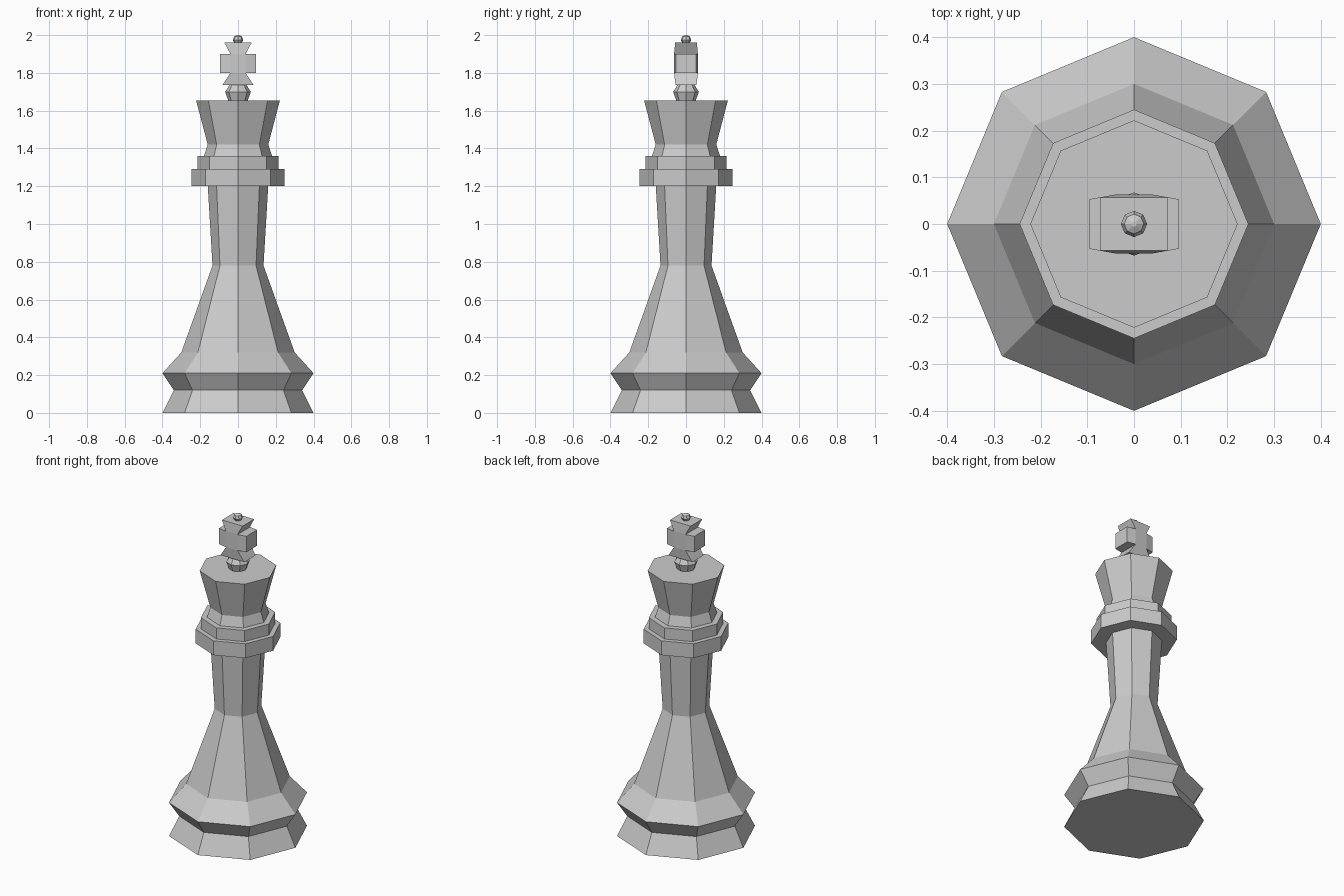
import bpy, bmesh, math

if "Cube" in bpy.data.objects:
    bpy.data.objects.remove(bpy.data.objects["Cube"])

SIDES = 8


def make_object(name, bm):
    bmesh.ops.recalc_face_normals(bm, faces=bm.faces[:])
    mesh = bpy.data.meshes.new(name)
    bm.to_mesh(mesh)
    bm.free()
    obj = bpy.data.objects.new(name, mesh)
    bpy.context.collection.objects.link(obj)
    return obj


def turned(name, profile):
    """Closed eight-sided turned part from (radius, height) pairs."""
    bm = bmesh.new()
    rings = []
    for r, z in profile:
        rings.append([bm.verts.new((r * math.cos(math.tau * i / SIDES),
                                    r * math.sin(math.tau * i / SIDES), z))
                      for i in range(SIDES)])
    for low, high in zip(rings, rings[1:]):
        for i in range(SIDES):
            j = (i + 1) % SIDES
            bm.faces.new((low[i], low[j], high[j], high[i]))
    bm.faces.new(rings[0][::-1])
    bm.faces.new(rings[-1])
    return make_object(name, bm)


def flared_cross(name):
    """Cross outline facing -y, thinner towards the tips of its arms."""
    neck, half = 0.04, 0.063
    right = [(0.083, 1.735), (neck, 1.80), (0.095, 1.80),
             (0.095, 1.90), (neck, 1.90), (0.072, 1.96)]
    outline = right + [(-x, z) for x, z in reversed(right)]
    n = len(outline)
    bm = bmesh.new()
    sides = []
    for s in (-1, 1):
        vs = []
        for x, z in outline:
            depth = half - 0.18 * (abs(x) - neck)
            vs.append(bm.verts.new((x, s * depth, z)))
        sides.append(vs)
        # lower arm, centre, upper arm, right arm, left arm
        for ids in ((0, 1, 10, 11), (1, 4, 7, 10), (4, 5, 6, 7),
                    (1, 2, 3, 4), (7, 8, 9, 10)):
            bm.faces.new([vs[i] for i in ids])
    front, back = sides
    for i in range(n):
        j = (i + 1) % n
        bm.faces.new((front[i], front[j], back[j], back[i]))
    return make_object(name, bm)


# Base and tapering stem
turned("base_and_stem", [(0.40, 0.0), (0.34, 0.12), (0.40, 0.21), (0.30, 0.32),
                         (0.135, 0.78), (0.16, 1.20)])
# Stepped collar below the head
turned("collar", [(0.245, 1.20), (0.245, 1.29), (0.215, 1.29), (0.215, 1.36)])
# Flaring head
turned("head", [(0.18, 1.36), (0.16, 1.42), (0.222, 1.655)])
# Small bead carrying the cross
turned("bead", [(0.052, 1.655), (0.068, 1.70), (0.042, 1.74)])
# Cross and its top knob
flared_cross("cross")
turned("knob", [(0.020, 1.96), (0.028, 1.974), (0.021, 1.992), (0.006, 2.0)])
